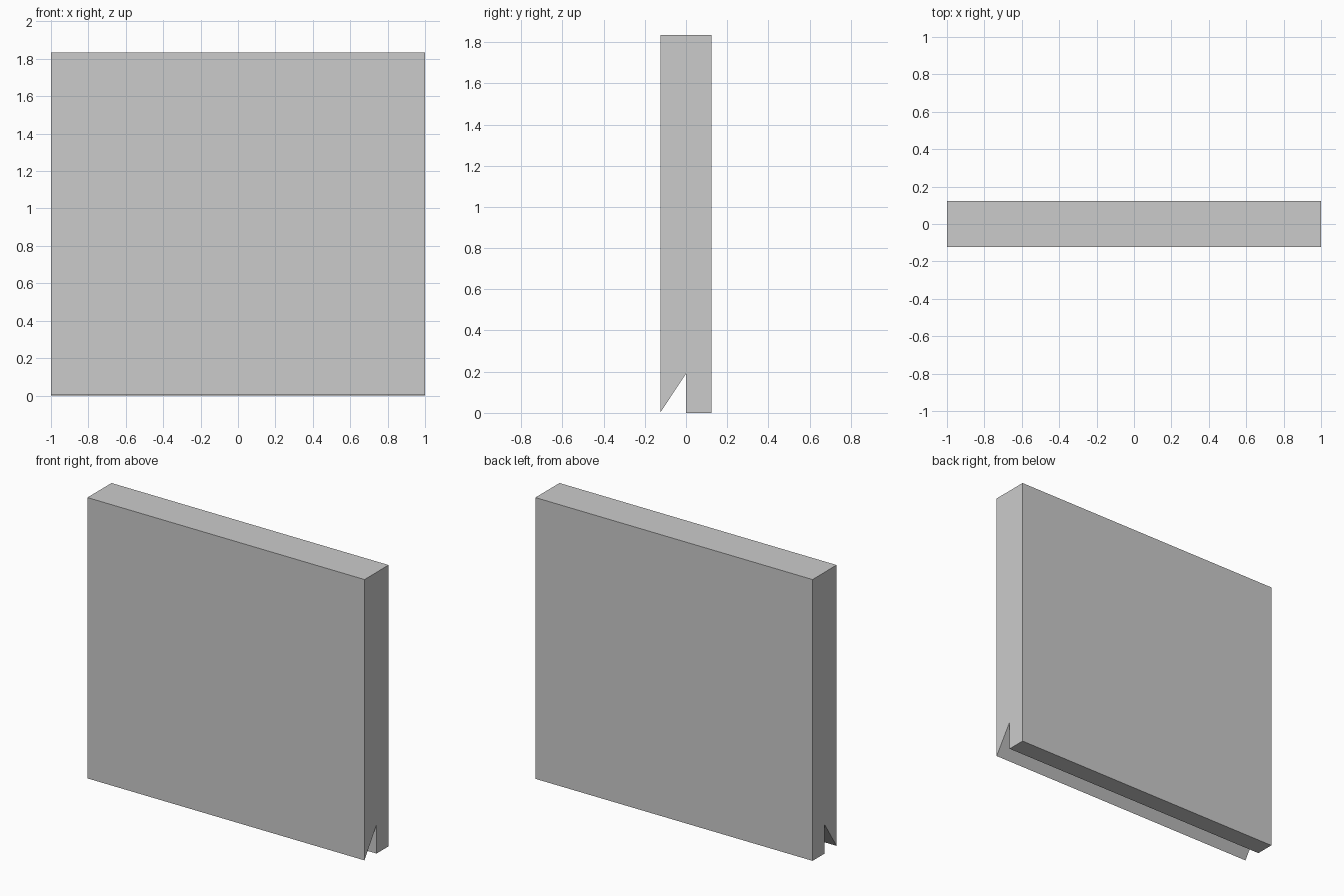
import bpy, bmesh

if "Cube" in bpy.data.objects:
    bpy.data.objects.remove(bpy.data.objects["Cube"])

# Side profile (y, z): slab with an angled hanging-cleat notch along the bottom
HALF_T, HEIGHT, NOTCH = 0.124, 1.835, 0.19
profile = [(-HALF_T, 0.003), (0, NOTCH), (0, 0), (HALF_T, 0),
           (HALF_T, HEIGHT), (-HALF_T, HEIGHT)]


def extrude_profile(name, points, x0, x1):
    bm = bmesh.new()
    face = bm.faces.new([bm.verts.new((x0, y, z)) for y, z in points])
    ext = bmesh.ops.extrude_face_region(bm, geom=[face], use_keep_orig=True)
    moved = [g for g in ext["geom"] if isinstance(g, bmesh.types.BMVert)]
    bmesh.ops.translate(bm, vec=(x1 - x0, 0, 0), verts=moved)
    bmesh.ops.recalc_face_normals(bm, faces=bm.faces)
    mesh = bpy.data.meshes.new(name)
    bm.to_mesh(mesh)
    bm.free()
    obj = bpy.data.objects.new(name, mesh)
    bpy.context.collection.objects.link(obj)
    return obj


# Panel running the full width
extrude_profile("notched_panel", profile, -1.0, 1.0)
